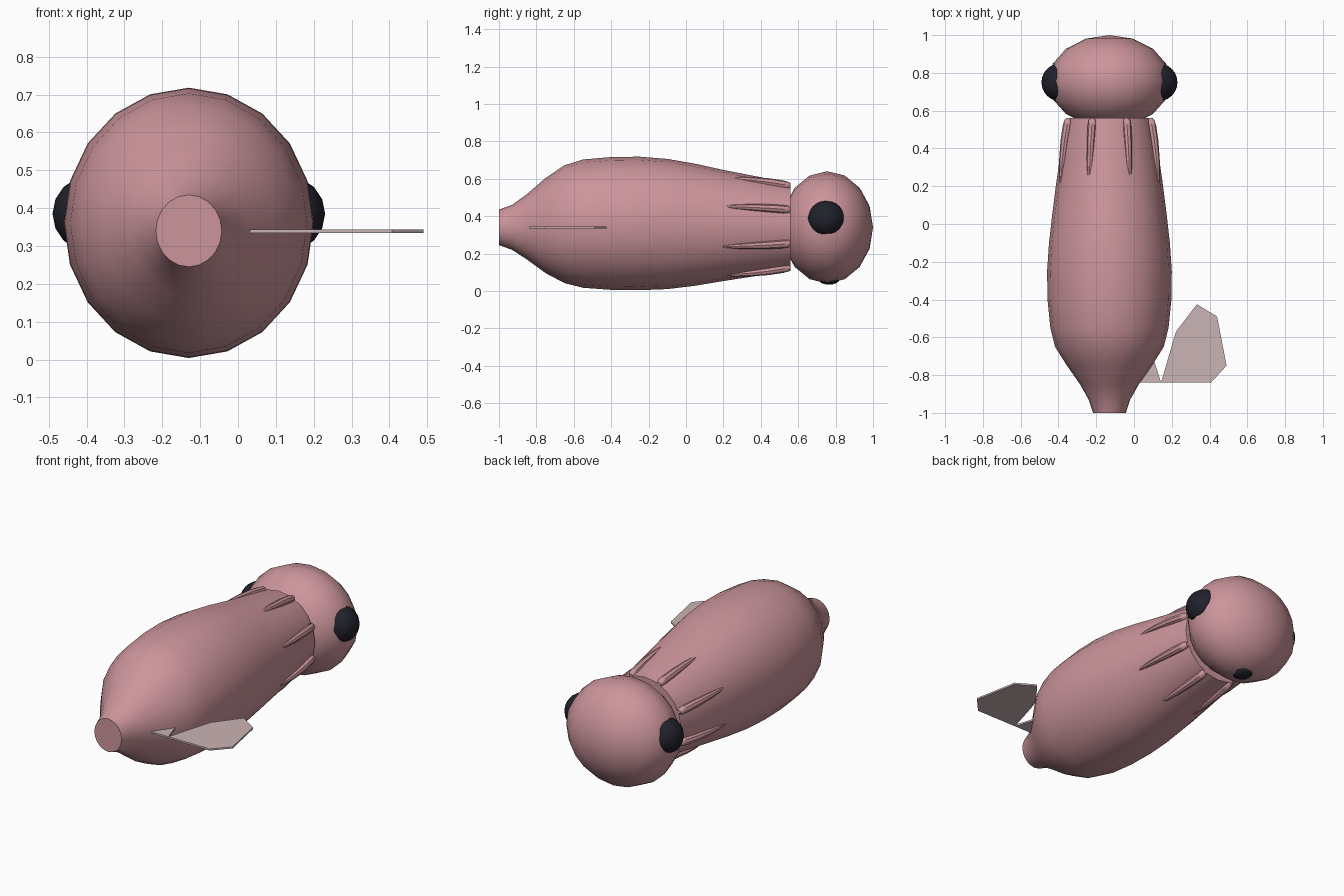
import bpy, bmesh, math
from mathutils import Matrix, Vector

if "Cube" in bpy.data.objects:
    bpy.data.objects.remove(bpy.data.objects["Cube"])

AXIS_X, AXIS_Z = -0.13, 0.34


def material(name, rgb):
    m = bpy.data.materials.new(name)
    m.use_nodes = True
    m.diffuse_color = (*rgb, 1)
    m.node_tree.nodes["Principled BSDF"].inputs["Base Color"].default_value = (*rgb, 1)
    return m


pink = material("dusty pink skin", (0.60, 0.30, 0.33))
pale = material("pale fin", (0.60, 0.46, 0.46))
black = material("blue black", (0.015, 0.015, 0.025))


def finish(name, bm, mat, smooth=True):
    bmesh.ops.recalc_face_normals(bm, faces=bm.faces)
    mesh = bpy.data.meshes.new(name)
    bm.to_mesh(mesh)
    bm.free()
    mesh.materials.append(mat)
    ob = bpy.data.objects.new(name, mesh)
    bpy.context.collection.objects.link(ob)
    if smooth:
        bpy.ops.object.select_all(action="DESELECT")
        ob.select_set(True)
        bpy.context.view_layer.objects.active = ob
        bpy.ops.object.shade_smooth_by_angle(angle=math.radians(40))
    return ob


def loft(name, rings, sides, mat):
    """Skin upright elliptical rings given as (x, y, z, x radius, z radius)."""
    bm = bmesh.new()
    loops = []
    for x, y, z, rx, rz in rings:
        angles = [math.tau * i / sides for i in range(sides)]
        loops.append([bm.verts.new((x + rx * math.sin(a), y, z + rz * math.cos(a))) for a in angles])
    for a, b in zip(loops, loops[1:]):
        for i in range(sides):
            j = (i + 1) % sides
            bm.faces.new((a[i], a[j], b[j], b[i]))
    bm.faces.new(loops[0])
    bm.faces.new(loops[-1])
    return finish(name, bm, mat)


def ellipsoid(name, centre, radii, mat, segments=20, rings=10):
    # Poles lie along y
    bm = bmesh.new()
    turn = Matrix.Rotation(math.pi / 2, 4, "X")
    bmesh.ops.create_uvsphere(bm, u_segments=segments, v_segments=rings, radius=1, matrix=turn)
    bmesh.ops.scale(bm, vec=radii, verts=bm.verts)
    bmesh.ops.translate(bm, vec=centre, verts=bm.verts)
    return finish(name, bm, mat)


# Mantle: y, centre height, x radius, z radius
profile = [
    (-1.0, 0.34, 0.087, 0.095), (-0.93, 0.34, 0.11, 0.12), (-0.85, 0.343, 0.155, 0.175),
    (-0.75, 0.35, 0.225, 0.255), (-0.65, 0.357, 0.288, 0.315), (-0.55, 0.36, 0.313, 0.343),
    (-0.4, 0.361, 0.328, 0.355), (-0.25, 0.361, 0.33, 0.357), (-0.1, 0.358, 0.32, 0.348),
    (0.05, 0.354, 0.303, 0.326), (0.2, 0.35, 0.284, 0.297), (0.4, 0.346, 0.256, 0.262),
    (0.56, 0.343, 0.23, 0.235),
]
loft("mantle", [(AXIS_X, y, z, rx, rz) for y, z, rx, rz in profile], 20, pink)

# Head
ellipsoid("head", (AXIS_X, 0.755, AXIS_Z), (0.325, 0.245, 0.30), pink, 20, 8)

# Eyes and beak
for side, label in ((1, "left"), (-1, "right")):
    ellipsoid(label + "_eye", (AXIS_X + side * 0.26, 0.75, 0.385), (0.10, 0.10, 0.10), black, 16, 12)
ellipsoid("beak", (AXIS_X, 0.765, 0.06), (0.055, 0.055, 0.026), black, 14, 8)

# Arms swept back over the mantle: y, distance from axis, thickness
arm = [(0.56, 0.235, 0.010), (0.55, 0.238, 0.019), (0.52, 0.244, 0.022), (0.44, 0.258, 0.021),
       (0.34, 0.270, 0.017), (0.26, 0.276, 0.012), (0.18, 0.278, 0.003)]
for k in range(8):
    a = math.radians(22.5 + 45 * k)
    loft("arm_%d" % (k + 1),
         [(AXIS_X + d * math.sin(a), y, AXIS_Z + 0.004 + d * math.cos(a), r, r) for y, d, r in arm],
         8, pink)

# Single fin plate with its root tooth
outlines = [
    [(0.143, -0.84), (0.407, -0.84), (0.49, -0.75), (0.44, -0.49), (0.333, -0.425), (0.222, -0.57)],
    [(-0.02, -0.84), (0.143, -0.84), (0.074, -0.62)],
]
bm = bmesh.new()
for outline in outlines:
    face = bm.faces.new([bm.verts.new((x, y, 0.334)) for x, y in outline])
    top = bmesh.ops.extrude_face_region(bm, geom=[face])["geom"]
    bmesh.ops.translate(bm, vec=Vector((0, 0, 0.01)),
                        verts=[v for v in top if isinstance(v, bmesh.types.BMVert)])
finish("left_fin", bm, pale, smooth=False)
